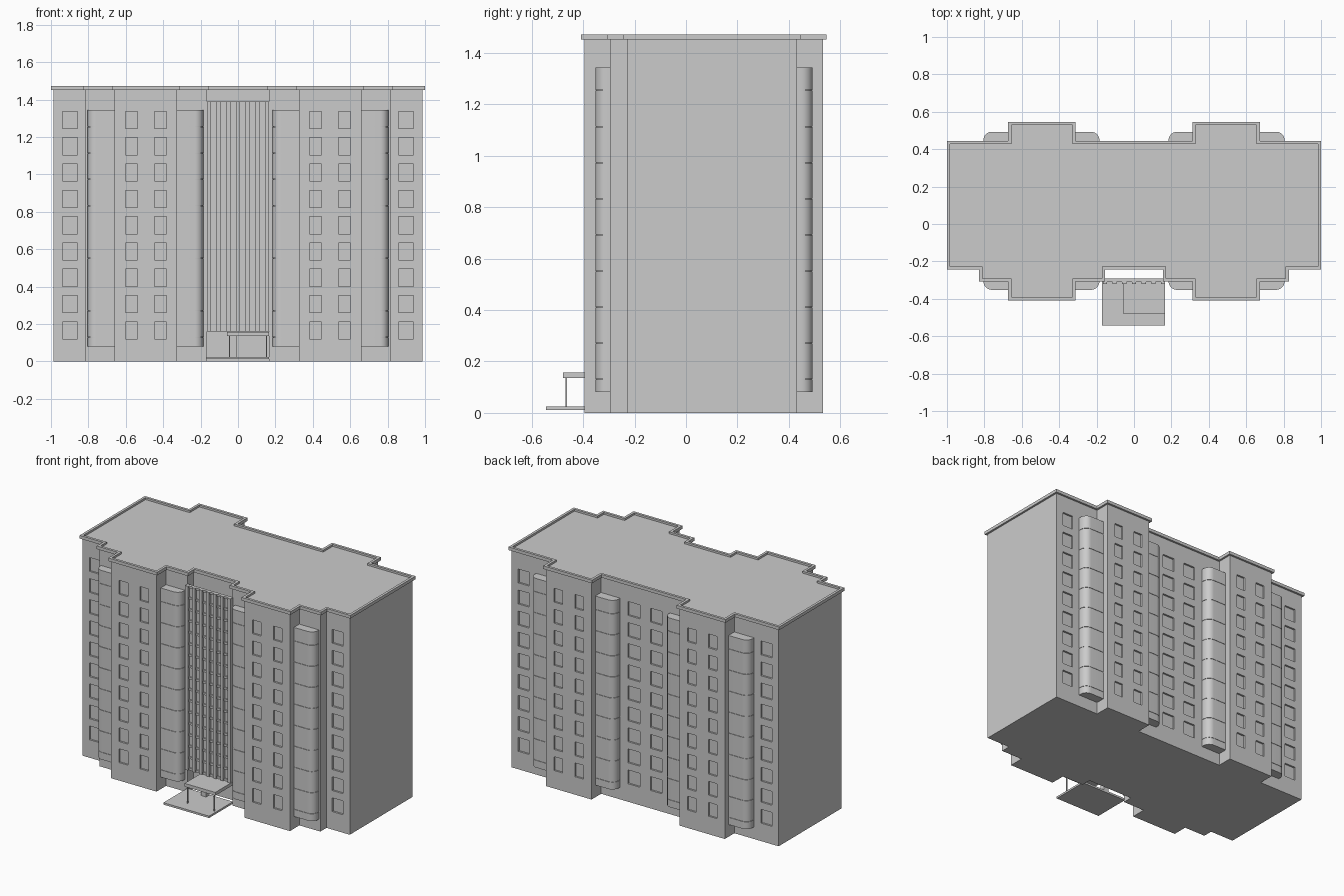
import bpy, bmesh, math

if "Cube" in bpy.data.objects:
    bpy.data.objects.remove(bpy.data.objects["Cube"])


def finish(name, bm):
    bmesh.ops.recalc_face_normals(bm, faces=bm.faces)
    me = bpy.data.meshes.new(name)
    bm.to_mesh(me)
    bm.free()
    ob = bpy.data.objects.new(name, me)
    bpy.context.collection.objects.link(ob)
    return ob


def add_box(bm, x0, x1, y0, y1, z0, z1):
    vs = bmesh.ops.create_cube(bm, size=1)["verts"]
    for v in vs:
        v.co = ((x0 + x1) / 2 + v.co.x * (x1 - x0),
                (y0 + y1) / 2 + v.co.y * (y1 - y0),
                (z0 + z1) / 2 + v.co.z * (z1 - z0))


def add_loft(bm, rings):
    """Closed solid through rings of (points, z) with equal point counts."""
    loops = [[bm.verts.new((x, y, z)) for x, y in pts] for pts, z in rings]
    n = len(loops[0])
    for a, b in zip(loops, loops[1:]):
        for i in range(n):
            j = (i + 1) % n
            bm.faces.new((a[i], a[j], b[j], b[i]))
    bm.faces.new(loops[0][::-1])
    bm.faces.new(loops[-1])


def offset(pts, d):
    """Grow a counter-clockwise right-angled outline by d."""
    out = []
    n = len(pts)
    for i, (x, y) in enumerate(pts):
        px, py = pts[i - 1]
        qx, qy = pts[(i + 1) % n]
        ox = oy = 0
        for ex, ey in ((x - px, y - py), (qx - x, qy - y)):
            l = math.hypot(ex, ey)
            ox += ey / l * d
            oy -= ex / l * d
        out.append((x + ox, y + oy))
    return out


# Footprint: right half from front centre to back centre, then mirrored
half = [(0.167, -0.23), (0.167, -0.295), (0.325, -0.295), (0.325, -0.395),
        (0.66, -0.395), (0.66, -0.295), (0.815, -0.295), (0.815, -0.23),
        (0.987, -0.23), (0.987, 0.432), (0.66, 0.432), (0.66, 0.533),
        (0.325, 0.533), (0.325, 0.432)]
plan = half + [(-x, y) for x, y in reversed(half)]
WALL_TOP, FLOOR, FLOORS = 1.452, 0.1406, 9

bm = bmesh.new()
add_loft(bm, [(plan, 0), (plan, WALL_TOP)])
walls = finish("building_walls", bm)

# Recessed windows: (x, wall y, width), cut into the walls
columns = []
for s in (-1, 1):
    columns += [(s * 0.897, -0.23, 0.08), (s * 0.897, 0.432, 0.08),
                (s * 0.083, 0.432, 0.088)]
    for x in (0.415, 0.57):
        columns += [(s * x, -0.395, 0.064), (s * x, 0.533, 0.064)]
bm = bmesh.new()
for x, y, w in columns:
    for k in range(FLOORS):
        z = 0.12 + k * FLOOR
        add_box(bm, x - w / 2, x + w / 2, y - 0.012, y + 0.012, z, z + 0.092)
cutter = finish("window_cutter", bm)
cutter.hide_render = True
mod = walls.modifiers.new("windows", "BOOLEAN")
mod.operation = "DIFFERENCE"
mod.solver = "EXACT"
mod.object = cutter
bpy.context.view_layer.objects.active = walls
bpy.ops.object.modifier_apply(modifier=mod.name)
bpy.data.objects.remove(cutter)

# Overhanging roof slab with a raised rim
outer, inner = offset(plan, 0.013), offset(plan, -0.004)
bm = bmesh.new()
add_loft(bm, [(outer, WALL_TOP), (outer, 1.473), (inner, 1.473), (inner, 1.46)])
finish("roof_with_parapet", bm)


# Bay columns with one rounded outer corner
def bay_profile(x_in, x_out, y_wall, y_face, r=0.045):
    dx = math.copysign(1, x_out - x_in)
    dy = math.copysign(1, y_face - y_wall)
    pts = [(x_in - dx * 0.005, y_wall - dy * 0.005), (x_out, y_wall - dy * 0.005)]
    for i in range(9):
        a = math.pi / 2 * i / 8
        pts.append((x_out - dx * r * (1 - math.cos(a)),
                    y_face - dy * r * (1 - math.sin(a))))
    return pts + [(x_in - dx * 0.005, y_face)]


levels = [0.08] + [0.13 + k * FLOOR for k in range(FLOORS)] + [1.345]
for s, side in ((-1, "left"), (1, "right")):
    for x_in, x_out, pos in ((0.66, 0.805, "outer"), (0.325, 0.185, "inner")):
        for yw, yf, face in ((-0.295, -0.352, "front"), (0.432, 0.493, "back")):
            bm = bmesh.new()
            panel = bay_profile(s * x_in, s * x_out, yw, yf)
            d = math.copysign(0.004, yf - yw)
            dx = math.copysign(0.004, x_out - x_in)
            core = bay_profile(s * x_in, s * (x_out - dx), yw, yf - d)
            add_loft(bm, [(core, 0.082), (core, 1.343)])
            for z0, z1 in zip(levels, levels[1:]):
                add_loft(bm, [(panel, z0 + 0.001), (panel, z1 - 0.001)])
            ob = finish(f"bay_{face}_{side}_{pos}", bm)
            bpy.ops.object.select_all(action="DESELECT")
            ob.select_set(True)
            bpy.context.view_layer.objects.active = ob
            bpy.ops.object.shade_smooth_by_angle(angle=math.radians(35))

# Stair screen over the entrance: back panel, fins and cross bars
G0, G1 = 0.16, 1.39
bm = bmesh.new()
add_box(bm, -0.168, 0.168, -0.303, -0.291, G0, G1)
finish("screen_panel", bm)
bm = bmesh.new()
for i in range(7):
    x = -0.156 + i * 0.052
    add_box(bm, x - 0.011, x + 0.011, -0.32, -0.3, G0, G1)
finish("screen_fins", bm)
bm = bmesh.new()
for k in range(17):
    z = G0 + 0.007 + k * (G1 - G0 - 0.014) / 16
    add_box(bm, -0.16, 0.16, -0.311, -0.3, z - 0.007, z + 0.007)
finish("screen_cross_bars", bm)

# Entrance platform, canopy, posts and pier
bm = bmesh.new()
add_box(bm, -0.17, 0.167, -0.544, -0.291, 0.012, 0.025)
finish("entrance_platform", bm)
bm = bmesh.new()
add_box(bm, -0.06, 0.167, -0.478, -0.291, 0.136, 0.158)
finish("entrance_canopy", bm)
bm = bmesh.new()
for x in (-0.046, 0.152):
    add_box(bm, x - 0.003, x + 0.003, -0.469, -0.463, 0.025, 0.136)
finish("canopy_posts", bm)
bm = bmesh.new()
add_box(bm, -0.042, -0.005, -0.33, -0.295, 0.025, 0.136)
finish("entrance_pier", bm)
